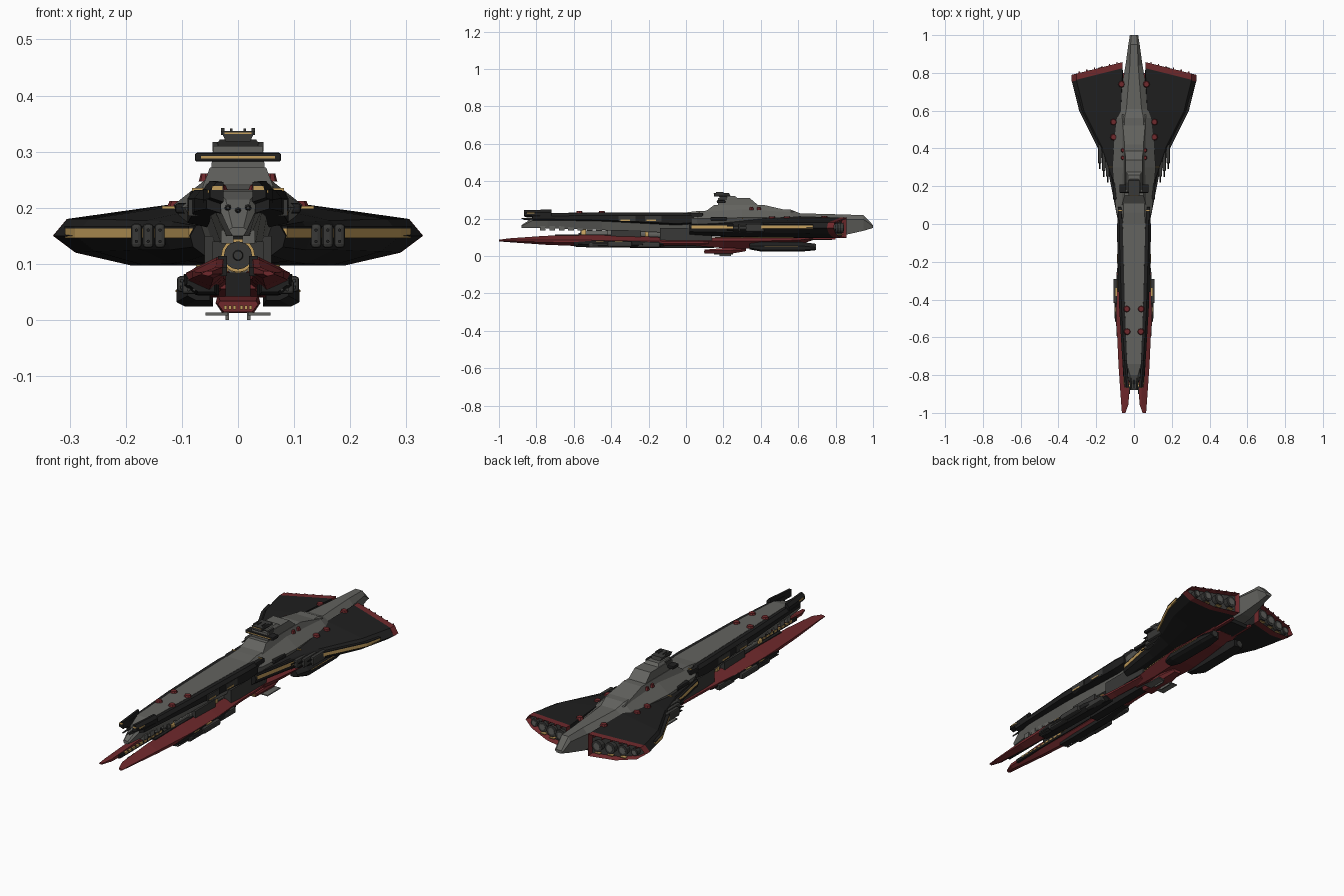
import bpy, bmesh, math
from mathutils import Matrix, Vector

def material(name, rgb):
    m = bpy.data.materials.new(name)
    m.diffuse_color = (*rgb, 1)
    return m

GREY = material("hull grey", (0.125, 0.125, 0.115))
BLACK = material("armour black", (0.014, 0.014, 0.014))
METAL = material("gunmetal", (0.04, 0.04, 0.038))
RED = material("dark red", (0.16, 0.022, 0.025))
GOLD = material("gold", (0.56, 0.35, 0.11))

def finish(bm, name, mat, mirror, extra=None):
    if mirror:
        d = bmesh.ops.duplicate(bm, geom=bm.verts[:] + bm.edges[:] + bm.faces[:])
        for v in d["geom"]:
            if isinstance(v, bmesh.types.BMVert):
                v.co.x *= -1
    bmesh.ops.recalc_face_normals(bm, faces=bm.faces)
    me = bpy.data.meshes.new(name)
    bm.to_mesh(me)
    bm.free()
    ob = bpy.data.objects.new(name, me)
    bpy.context.collection.objects.link(ob)
    me.materials.append(mat)
    if extra:
        me.materials.append(extra)
    return ob

def loft(name, sections, mat, mirror=True, recess=None):
    """Skin (y, [(x, z)...], sweep) sections; recess = material of an inset rear face."""
    bm = bmesh.new()
    rings = []
    for s in sections:
        sweep = s[2] if len(s) > 2 else 0
        rings.append([bm.verts.new((x, s[0] + sweep * x, z)) for x, z in s[1]])
    n = len(rings[0])
    for a, b in zip(rings, rings[1:]):
        for i in range(n):
            bm.faces.new((a[i], a[(i + 1) % n], b[(i + 1) % n], b[i]))
    bm.faces.new(rings[0])
    cap = bm.faces.new(rings[-1])
    if recess:
        bmesh.ops.recalc_face_normals(bm, faces=bm.faces)
        bmesh.ops.inset_region(bm, faces=[cap], thickness=0.010)
        bmesh.ops.translate(bm, verts=cap.verts, vec=(0, -0.025, 0))
        cap.material_index = 1
    return finish(bm, name, mat, mirror, recess)

def centred(rows):
    """Turn half sections (right side, top to bottom) into full ones."""
    return [(y, p + [(-x, z) for x, z in reversed(p)]) for y, p in rows]

def boxes(name, items, mat, mirror=True, bevel=0):
    """items: (x0, x1, y0, y1, z0, z1)"""
    bm = bmesh.new()
    for x0, x1, y0, y1, z0, z1 in items:
        m = Matrix.Translation(((x0 + x1) / 2, (y0 + y1) / 2, (z0 + z1) / 2))
        bmesh.ops.create_cube(bm, size=1, matrix=m @ Matrix.Diagonal((x1 - x0, y1 - y0, z1 - z0, 1)))
    if bevel:
        bmesh.ops.bevel(bm, geom=bm.edges[:], offset=bevel, segments=2, affect='EDGES', profile=0.5)
    return finish(bm, name, mat, mirror)

def tubes(name, items, mat, mirror=True, sides=12):
    """items: (x, z, y0, y1, front radius, rear radius), lying along y"""
    bm = bmesh.new()
    for x, z, y0, y1, r0, r1 in items:
        m = Matrix.Translation((x, (y0 + y1) / 2, z)) @ Matrix.Rotation(-math.pi / 2, 4, 'X')
        bmesh.ops.create_cone(bm, cap_ends=True, segments=sides, radius1=r0, radius2=r1, depth=y1 - y0, matrix=m)
    return finish(bm, name, mat, mirror)

def frustum(name, z0, a, z1, b, mat):
    """Tapered block between rectangles a and b = (half width, y0, y1)."""
    bm = bmesh.new()
    bot, top = [[bm.verts.new(p) for p in ((-w, y0, z), (w, y0, z), (w, y1, z), (-w, y1, z))]
                for z, (w, y0, y1) in ((z0, a), (z1, b))]
    for i in range(4):
        j = (i + 1) % 4
        bm.faces.new((bot[i], bot[j], top[j], top[i]))
    bm.faces.new(bot)
    bm.faces.new(top)
    return finish(bm, name, mat, False)

# Main grey spine from bow to tail
loft("main_hull", centred([
    (-0.88, [(0.010, 0.165), (0.016, 0.16), (0.010, 0.15)]),
    (-0.80, [(0.022, 0.215), (0.034, 0.20), (0.020, 0.15)]),
    (-0.74, [(0.036, 0.230), (0.044, 0.20), (0.022, 0.148)]),
    (-0.45, [(0.048, 0.233), (0.054, 0.20), (0.032, 0.14)]),
    (0.00, [(0.060, 0.233), (0.066, 0.20), (0.040, 0.12)]),
    (0.06, [(0.055, 0.240), (0.095, 0.20), (0.050, 0.11)]),
    (0.30, [(0.058, 0.250), (0.115, 0.205), (0.060, 0.10)]),
    (0.56, [(0.050, 0.248), (0.095, 0.205), (0.050, 0.10)]),
    (0.61, [(0.040, 0.228), (0.086, 0.20), (0.050, 0.10)]),
    (0.84, [(0.022, 0.222), (0.045, 0.195), (0.030, 0.11)]),
    (0.95, [(0.018, 0.218), (0.030, 0.195), (0.015, 0.135)]),
    (1.00, [(0.014, 0.165), (0.022, 0.16), (0.010, 0.15)])]), GREY, False)

# Black armour rails along the forward spine, with bow blocks and gold tips
def rail(x0, x1, z0, z1):
    return [(x0, z1), (x1 - 0.012, z1), (x1, z1 - 0.015), (x1, z0 + 0.008), (x0, z0)]
loft("side_rail", [(-0.82, rail(0.030, 0.056, 0.19, 0.228)), (-0.45, rail(0.046, 0.078, 0.185, 0.232)),
                   (-0.05, rail(0.055, 0.090, 0.165, 0.232)), (0.03, rail(0.057, 0.088, 0.17, 0.230))], BLACK)
loft("bow_block", [(-0.865, rail(0.026, 0.050, 0.21, 0.246)), (-0.72, rail(0.040, 0.062, 0.20, 0.248))], BLACK)
boxes("bow_gold_trim", [(0.040, 0.0545, -0.85, -0.80, 0.226, 0.232), (0.028, 0.046, -0.867, -0.864, 0.232, 0.239)], GOLD)
boxes("rail_panels", [(0.060, 0.088, y, y + 0.09, 0.185, 0.215) for y in (-0.36, -0.22, -0.08)], METAL)
boxes("rail_gold_marks", [(0.070, 0.0895, y, y + 0.05, 0.187, 0.194) for y in (-0.35, -0.21)], GOLD)
boxes("keel_teeth", [(0.008, 0.030, -0.78 + 0.05 * i, -0.75 + 0.05 * i, 0.136, 0.16) for i in range(9)], GREY)
tubes("bow_spikes", [(0.018, 0.20, -0.88, -0.78, 0.003, 0.008), (0.0, 0.195, -0.87, -0.78, 0.002, 0.01)], METAL, sides=8)

# Central cannon beneath the spine
tubes("main_cannon", [(0, 0.115, -0.55, 0.10, 0.020, 0.024), (0, 0.115, -0.42, -0.26, 0.029, 0.029),
                      (0, 0.115, -0.12, 0.05, 0.034, 0.034)], GREY, False, 16)
tubes("cannon_gold_ring", [(0, 0.115, -0.56, -0.535, 0.030, 0.030), (0, 0.115, -0.22, -0.20, 0.031, 0.031)], GOLD, False, 16)
tubes("cannon_muzzle", [(0, 0.115, -0.565, -0.55, 0.025, 0.025), (0, 0.115, -0.575, -0.56, 0.008, 0.010)], METAL, False, 16)
boxes("cannon_cradle", [(0.015, 0.045, -0.40, -0.24, 0.10, 0.14), (0.02, 0.060, -0.14, 0.14, 0.082, 0.15)], METAL)

# Wings, red rear trim, engines
tail = [(0.06, 0.205), (0.305, 0.18), (0.33, 0.15), (0.29, 0.12), (0.19, 0.097), (0.06, 0.097)]
loft("wing", [
    (0.02, [(0.04, 0.175), (0.075, 0.168), (0.085, 0.15), (0.08, 0.13), (0.06, 0.115), (0.04, 0.11)]),
    (0.25, [(0.06, 0.200), (0.115, 0.175), (0.13, 0.15), (0.12, 0.125), (0.09, 0.105), (0.05, 0.10)]),
    (0.40, [(0.07, 0.210), (0.165, 0.177), (0.19, 0.15), (0.17, 0.125), (0.12, 0.100), (0.05, 0.098)]),
    (0.60, [(0.07, 0.213), (0.265, 0.180), (0.29, 0.15), (0.255, 0.122), (0.17, 0.098), (0.05, 0.097)]),
    (0.84, tail, -0.25)], BLACK)
loft("wing_rear_trim", [(0.836, tail, -0.25), (0.872, tail, -0.25)], RED, recess=METAL)
engines = [(0.10, 0.028), (0.16, 0.028), (0.22, 0.026), (0.275, 0.019)]
tubes("engine_nozzle", [(x, 0.150, 0.82 - 0.25 * x, 0.868 - 0.25 * x, r * 0.8, r) for x, r in engines], METAL)
tubes("engine_core", [(x, 0.150, 0.85 - 0.25 * x, 0.870 - 0.25 * x, r * 0.6, r * 0.6) for x, r in engines], GREY)
boxes("engine_gold_bars", [(x - 0.014, x + 0.014, 0.85 - 0.25 * x, 0.868 - 0.25 * x, 0.113, 0.117)
                           for x in (0.10, 0.16, 0.22)], GOLD)
boxes("trim_studs", [(x - 0.003, x + 0.003, 0.85 - 0.25 * x, 0.880 - 0.25 * x, 0.199 - 0.1 * (x - 0.06), 0.204 - 0.1 * (x - 0.06))
                     for x in (0.09, 0.13, 0.17, 0.21, 0.25, 0.29)], RED)
# Gold edge strip tucked under a black lip
def strip(x, z0, z1, out):
    return [(x - 0.025, z1), (x + out, z1), (x + out, z0), (x - 0.025, z0)]
edge = [(0.03, 0.087), (0.25, 0.13), (0.40, 0.19), (0.60, 0.29), (0.68, 0.308)]
loft("wing_gold_edge", [(y, strip(x, 0.146, 0.163, 0.0005)) for y, x in edge], GOLD)
loft("wing_edge_lip", [(y, strip(x, 0.163, 0.167, 0.001)) for y, x in edge], BLACK)
boxes("wing_gun_pods", [(x - 0.010, x + 0.010, y, y + 0.10, 0.128, 0.172)
                        for x, y in ((0.139, 0.25), (0.160, 0.28), (0.181, 0.32))], METAL, bevel=0.007)
tubes("wing_gun_barrels", [(x, z, y, y + 0.1, 0.003, 0.003) for z in (0.14, 0.16)
                           for x, y in ((0.139, 0.22), (0.160, 0.25), (0.181, 0.29))], BLACK, sides=8)

# Red lower prongs
def prong(a, b, z0, z1):
    h = z1 - z0
    return [(a, z1), (a + 0.012, z1), (b, z0 + h * 0.55), (b, z0 + h * 0.3), (a + (b - a) * 0.4, z0), (a, z0 + h * 0.4)]
loft("lower_prong", [(-1.00, prong(0.045, 0.064, 0.078, 0.087)), (-0.95, prong(0.028, 0.068, 0.074, 0.094)),
                     (-0.75, prong(0.026, 0.082, 0.060, 0.108)), (-0.50, prong(0.026, 0.093, 0.050, 0.112)),
                     (-0.28, prong(0.024, 0.088, 0.048, 0.108)), (-0.08, prong(0.020, 0.068, 0.056, 0.096)),
                     (0.12, prong(0.010, 0.060, 0.056, 0.092))], RED)
# Black armour skirt wrapping the rear lower half of each prong
def skirt(a, b, z0, z1):
    return [(a, z1), (b, z1), (b, z0 + 0.015), (b - 0.02, z0), (a, z0)]
loft("prong_skirt", [(-0.60, skirt(0.042, 0.091, 0.050, 0.074)), (-0.50, skirt(0.038, 0.096, 0.045, 0.082)),
                     (-0.26, skirt(0.034, 0.092, 0.044, 0.080)), (-0.12, skirt(0.034, 0.074, 0.050, 0.070))], BLACK)
boxes("skirt_gold_marks", [(0.085, 0.0972, y, y + 0.04, 0.077, 0.081) for y in (-0.48, -0.38)], GOLD)
boxes("prong_inner_rail", [(0.020, 0.034, -0.90, -0.30, 0.078, 0.094), (0.020, 0.036, -0.70, -0.30, 0.090, 0.114)], BLACK)
boxes("prong_gold_studs", [(0.018, 0.030, -0.86 + 0.03 * i, -0.84 + 0.03 * i, 0.086, 0.0945) for i in range(10)], GOLD)
boxes("lower_centre_block", [(-0.022, 0.022, -0.30, 0.15, 0.042, 0.085)], BLACK, False)

# Side gun turrets under the prongs
boxes("side_turret", [(0.082, 0.109, -0.42, -0.29, 0.050, 0.078), (0.070, 0.100, -0.52, -0.40, 0.046, 0.070),
                      (0.060, 0.088, -0.26, -0.14, 0.046, 0.074)], METAL, bevel=0.006)
tubes("side_turret_barrels", [(x, z, -0.60, -0.40, 0.003, 0.004) for x in (0.078, 0.088) for z in (0.054, 0.064)]
      + [(0.100, z, -0.50, -0.40, 0.003, 0.004) for z in (0.058, 0.070)], METAL, sides=8)

# Red lower hull with gold upper line, black side blocks and belly pod
loft("lower_hull", centred([
    (0.05, [(0.030, 0.096), (0.050, 0.080), (0.030, 0.055)]),
    (0.20, [(0.050, 0.102), (0.075, 0.080), (0.040, 0.042)]),
    (0.40, [(0.060, 0.105), (0.095, 0.080), (0.050, 0.040)]),
    (0.60, [(0.055, 0.105), (0.085, 0.085), (0.040, 0.060)]),
    (0.68, [(0.050, 0.105), (0.070, 0.095), (0.030, 0.085)])]), RED, False)
loft("lower_hull_gold_line", [(y, [(x - 0.02, 0.099), (x, 0.099), (x, 0.095), (x - 0.02, 0.095)])
                              for y, x in ((0.08, 0.043), (0.20, 0.061), (0.40, 0.075), (0.60, 0.069))], GOLD)
boxes("lower_hull_tail_rail", [(0.048, 0.062, 0.60, 0.80, 0.088, 0.100)], RED)
boxes("lower_hull_tail_plate", [(-0.048, 0.048, 0.60, 0.78, 0.086, 0.105)], BLACK, False)
def block(x0, x1, z0, z1):
    return [(x0, z1), (x1 - 0.02, z1), (x1, z1 - 0.02), (x1, z0 + 0.008), (x1 - 0.015, z0), (x0, z0)]
loft("lower_side_block", [(0.34, block(0.050, 0.090, 0.035, 0.072)), (0.40, block(0.045, 0.110, 0.024, 0.074)),
                          (0.62, block(0.045, 0.108, 0.024, 0.074)), (0.69, block(0.050, 0.100, 0.030, 0.066))], BLACK)
boxes("block_gold_line", [(0.10, 0.1115, 0.42, 0.60, 0.050, 0.053)], GOLD)
tubes("block_thruster", [(0.077, 0.048, 0.66, 0.695, 0.014, 0.017)], METAL)
loft("belly_pod", centred([(0.10, [(0.032, 0.034), (0.036, 0.028), (0.025, 0.014)]),
                           (0.24, [(0.036, 0.045), (0.040, 0.030), (0.028, 0.012)]),
                           (0.32, [(0.020, 0.045), (0.022, 0.035), (0.014, 0.026)])]), RED, False)
boxes("belly_gold_grille", [(0.004 + 0.008 * i, 0.009 + 0.008 * i, 0.097, 0.102, 0.019, 0.026) for i in range(3)], GOLD)
boxes("belly_fins", [(0.018, 0.058, 0.15, 0.25, 0.008, 0.013), (0.016, 0.022, 0.18, 0.24, 0.0, 0.016)], GREY)

# Command tower
frustum("tower_base", 0.235, (0.064, 0.10, 0.58), 0.272, (0.050, 0.15, 0.42), GREY)
frustum("tower_body", 0.268, (0.048, 0.17, 0.39), 0.310, (0.044, 0.17, 0.34), GREY)
frustum("tower_neck", 0.305, (0.044, 0.19, 0.28), 0.322, (0.032, 0.17, 0.26), GREY)
frustum("tower_head", 0.318, (0.022, 0.15, 0.24), 0.337, (0.030, 0.15, 0.23), METAL)
boxes("tower_crossbar", [(-0.077, 0.077, 0.165, 0.21, 0.282, 0.298)], BLACK, False, 0.004)
boxes("tower_gold_windows", [(-0.066, 0.066, 0.163, 0.166, 0.288, 0.292), (-0.024, 0.024, 0.148, 0.152, 0.331, 0.334)], GOLD, False)
boxes("tower_sensors", [(0.036, 0.045, 0.18, 0.22, 0.30, 0.317), (0.010, 0.014, 0.17, 0.20, 0.335, 0.341),
                        (0.024, 0.030, 0.16, 0.20, 0.330, 0.342)], METAL)

# Shoulder gun batteries beside the tower
boxes("shoulder_battery", [(0.064, 0.086, 0.02, 0.09, 0.200, 0.230), (0.085, 0.112, 0.13, 0.22, 0.19, 0.208)], BLACK, bevel=0.005)
boxes("shoulder_gold_trim", [(0.04, 0.082, 0.07, 0.073, 0.230, 0.235), (0.11, 0.135, 0.30, 0.305, 0.198, 0.203)], GOLD)

# Small red dorsal turrets
bm = bmesh.new()
for x, y, z in ((0.038, -0.45, 0.234), (0.036, -0.57, 0.233), (0.108, 0.46, 0.205), (0.108, 0.54, 0.205),
                (0.066, 0.74, 0.208), (0.058, 0.35, 0.254), (0.058, 0.39, 0.254)):
    r = 0.012 if z > 0.25 else 0.020
    bmesh.ops.create_cone(bm, cap_ends=True, segments=8, radius1=r, radius2=r * 0.7, depth=0.014,
                          matrix=Matrix.Translation((x, y, z)))
finish(bm, "dorsal_turrets", RED, True)
